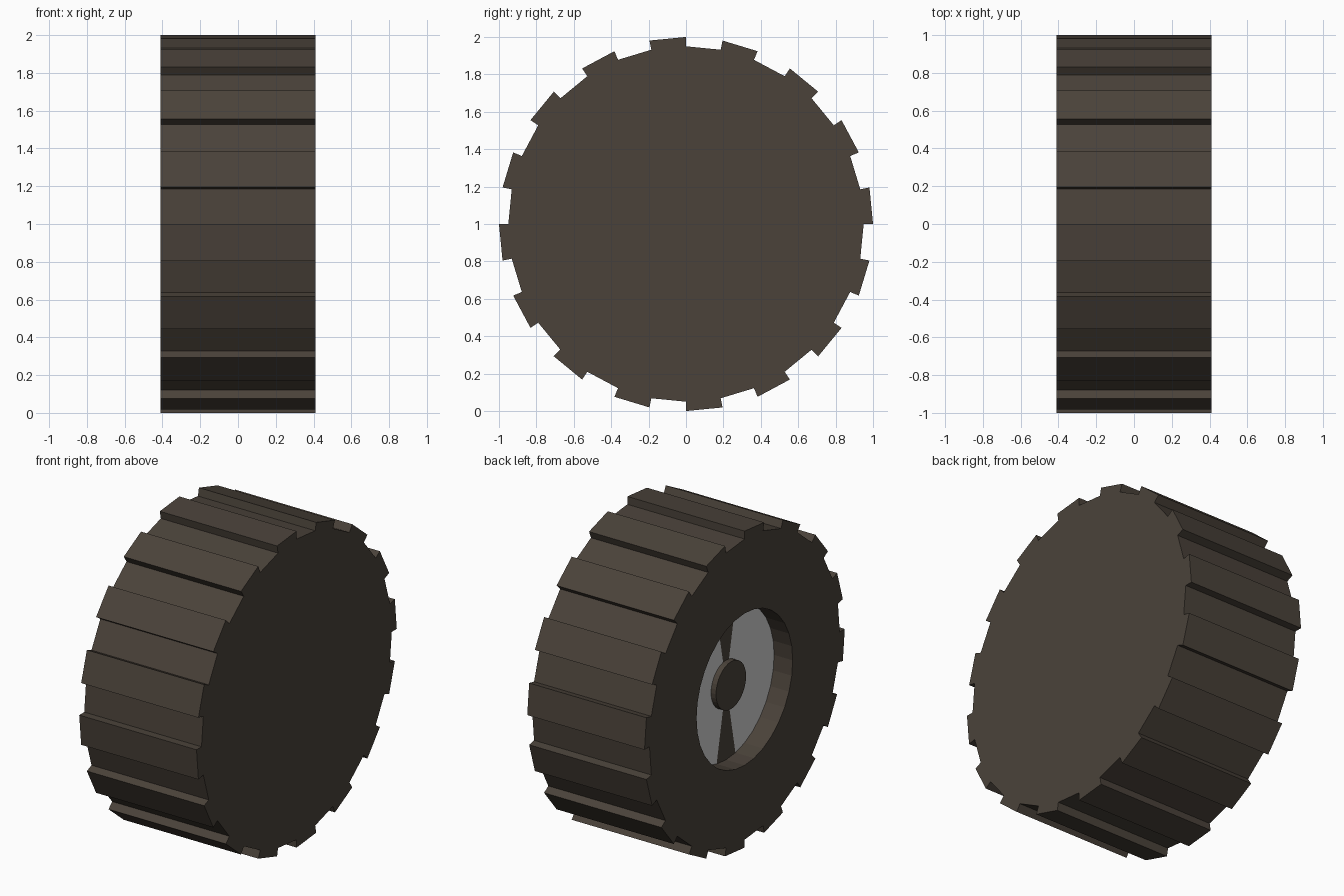
import bpy, bmesh
from math import sin, cos, pi

SIDES = 32
HALF = 0.41        # half the wheel width
CORE = 0.95        # tread radius between the lugs
BORE = 0.48        # recess radius
FLOOR = -0.28      # recess floor position along the axle

if "Cube" in bpy.data.objects:
    bpy.data.objects.remove(bpy.data.objects["Cube"], do_unlink=True)


def material(name, rgb):
    m = bpy.data.materials.new(name)
    m.use_nodes = True
    m.diffuse_color = (*rgb, 1)
    m.node_tree.nodes["Principled BSDF"].inputs["Base Color"].default_value = (*rgb, 1)
    return m


rubber = material("dark brown rubber", (0.069, 0.055, 0.042))
metal = material("light grey metal", (0.64, 0.64, 0.64))


def lathe(bm, profile):
    """Spin (x, radius) points around the axle; radius 0 closes with a fan."""
    rings = []
    for x, r in profile:
        if r == 0:
            rings.append([bm.verts.new((x, 0, 1))] * SIDES)
        else:
            angles = [2 * pi * i / SIDES for i in range(SIDES)]
            rings.append([bm.verts.new((x, r * cos(a), 1 + r * sin(a))) for a in angles])
    bands = []
    for a, b in zip(rings, rings[1:]):
        band = []
        for i in range(SIDES):
            j = (i + 1) % SIDES
            corners = list(dict.fromkeys((a[i], a[j], b[j], b[i])))
            band.append(bm.faces.new(corners))
        bands.append(band)
    return bands


def finish(bm, name, *mats):
    bm.normal_update()
    mesh = bpy.data.meshes.new(name)
    bm.to_mesh(mesh)
    bm.free()
    for m in mats:
        mesh.materials.append(m)
    obj = bpy.data.objects.new(name, mesh)
    bpy.context.collection.objects.link(obj)
    return obj


# Tyre: closed on one side, recessed on the other, with every second tread face raised as a lug
bm = bmesh.new()
bands = lathe(bm, [(HALF, 0), (HALF, CORE), (-HALF, CORE), (-HALF, BORE), (FLOOR, BORE)])
bmesh.ops.recalc_face_normals(bm, faces=bm.faces)
lugs = bmesh.ops.extrude_discrete_faces(bm, faces=bands[1][::2])["faces"]
for v in {v for f in lugs for v in f.verts}:
    v.co.y /= CORE
    v.co.z = 1 + (v.co.z - 1) / CORE
finish(bm, "tyre", rubber)

# Wheel disc: grey plate with a dark wedge spoke above and below the hub
bm = bmesh.new()
disc = lathe(bm, [(FLOOR, BORE), (FLOOR, 0)])[0]
for f in disc:
    c = f.calc_center_median()
    f.material_index = 0 if abs(c.y) < 0.15 * abs(c.z - 1) else 1
    f.normal_update()
    if f.normal.x > 0:
        f.normal_flip()
finish(bm, "wheel_disc", rubber, metal)

# Hub cap
bm = bmesh.new()
lathe(bm, [(FLOOR, 0.15), (FLOOR - 0.035, 0.15), (FLOOR - 0.035, 0)])
bmesh.ops.recalc_face_normals(bm, faces=bm.faces)
finish(bm, "hub_cap", rubber)
